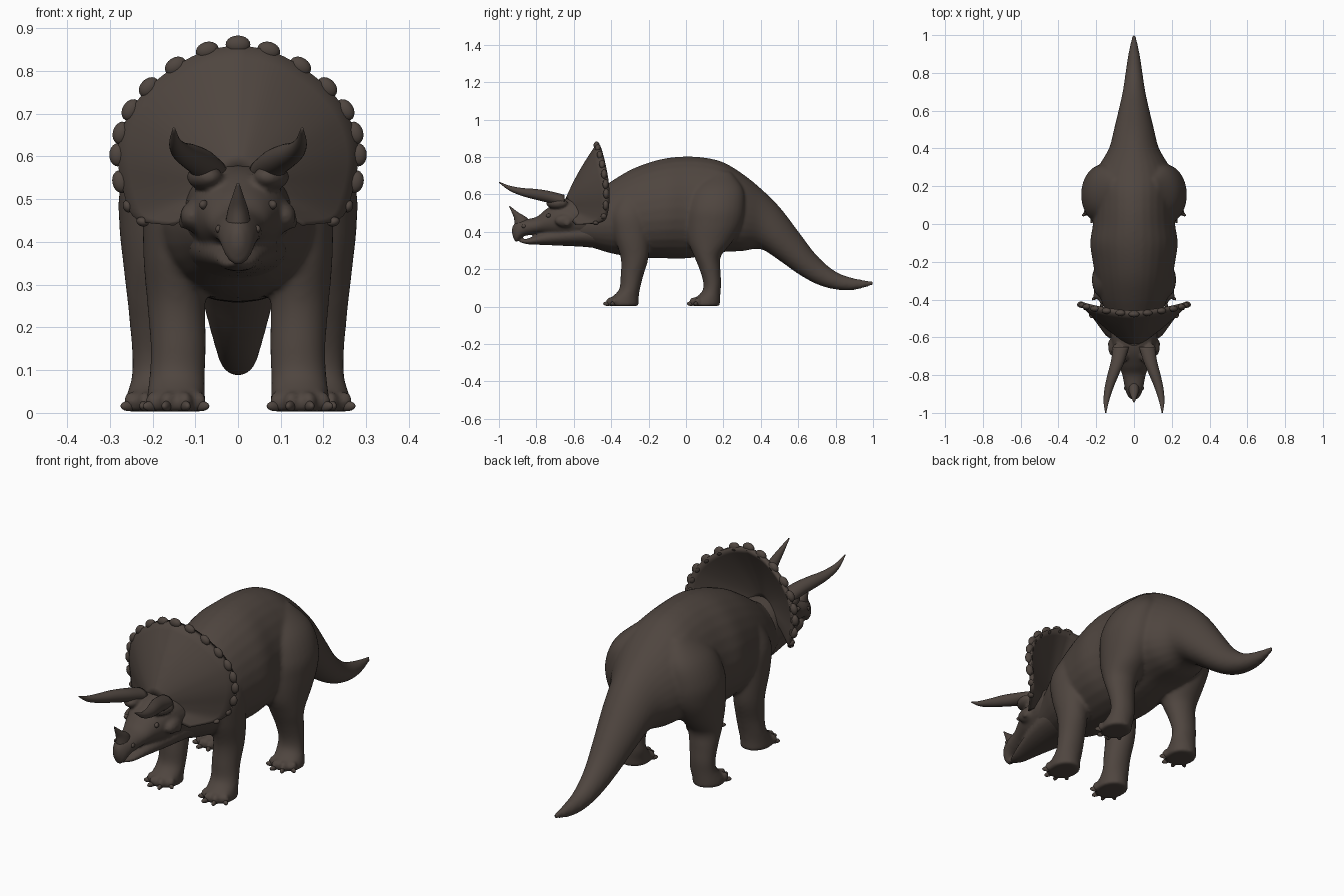
import bpy
import bmesh
from math import sin, cos, pi, radians, atan2
from mathutils import Vector, Matrix

if "Cube" in bpy.data.objects:
    bpy.data.objects.remove(bpy.data.objects["Cube"])

hide = bpy.data.materials.new("dark brown hide")
hide.use_nodes = True
HIDE_COLOUR = (0.078, 0.060, 0.050, 1)
hide.diffuse_color = HIDE_COLOUR
shader = next(n for n in hide.node_tree.nodes if n.type == 'BSDF_PRINCIPLED')
shader.inputs["Base Color"].default_value = HIDE_COLOUR
shader.inputs["Roughness"].default_value = 0.8


def smooth_path(points, steps):
    """Resample a list of number tuples with a Catmull-Rom spline."""
    pts = [Vector(p) for p in points]
    pts = [pts[0] * 2 - pts[1]] + pts + [pts[-1] * 2 - pts[-2]]
    out = []
    for a, b, c, d in zip(pts, pts[1:], pts[2:], pts[3:]):
        for i in range(steps):
            t = i / steps
            out.append(0.5 * (2 * b + (c - a) * t + (2 * a - 5 * b + 4 * c - d) * t ** 2
                              + (3 * b - a - 3 * c + d) * t ** 3))
    return out + [pts[-2]]


def loft(bm, stations, axis, mirrored=False, egg=0.0, sides=28):
    """Skin elliptical rings (x, y, z, width radius, other radius) along an axis."""
    for side in ((1, -1) if mirrored else (1,)):
        rings = []
        for x, y, z, a, b in smooth_path(stations, 5):
            ring = []
            for k in range(sides):
                u, v = cos(2 * pi * k / sides), sin(2 * pi * k / sides)
                off = Vector((a * u * (1 - egg * v), 0, b * v)) if axis == 'Y' else Vector((a * u, b * v, 0))
                p = Vector((x, y, z)) + off
                ring.append(bm.verts.new((p.x * side, p.y, p.z)))
            rings.append(ring)
        for lower, upper in zip(rings, rings[1:]):
            for k in range(sides):
                n = (k + 1) % sides
                bm.faces.new((lower[k], lower[n], upper[n], upper[k]))
        bm.faces.new(rings[0])
        bm.faces.new(rings[-1])


def trunk(bm, profile, egg=0.0):
    """Loft along y from (y, top, bottom, half width) rows."""
    rows = [(0, y, (top + low) / 2, w, (top - low) / 2) for y, top, low, w in profile]
    loft(bm, rows, 'Y', egg=egg)


def ball(bm, centre, scale, turn=0.0, axis='Z', mirrored=True):
    """Add an ellipsoid turned about one axis, with its mirror twin."""
    for side in ((1, -1) if mirrored else (1,)):
        place = Matrix.Translation((centre[0] * side, centre[1], centre[2]))
        spin = Matrix.Rotation(turn * side, 4, axis)
        bmesh.ops.create_uvsphere(bm, u_segments=16, v_segments=10, radius=1,
                                  matrix=place @ spin @ Matrix.Diagonal((*scale, 1)))


def finish(name, bm, voxel=0.0, relax=6):
    """Turn a bmesh into a smooth object, optionally fusing its volumes."""
    bmesh.ops.recalc_face_normals(bm, faces=bm.faces)
    mesh = bpy.data.meshes.new(name)
    bm.to_mesh(mesh)
    bm.free()
    mesh.materials.append(hide)
    obj = bpy.data.objects.new(name, mesh)
    bpy.context.collection.objects.link(obj)
    mesh.polygons.foreach_set("use_smooth", [True] * len(mesh.polygons))
    if voxel:
        fuse = obj.modifiers.new("fuse", 'REMESH')
        fuse.mode = 'VOXEL'
        fuse.voxel_size = voxel
        fuse.use_smooth_shade = True
        blend = obj.modifiers.new("blend", 'SMOOTH')
        blend.factor = 0.5
        blend.iterations = relax


# Body with neck and tail
body = bmesh.new()
trunk(body, [
    (-.62, .53, .35, .09), (-.5, .60, .315, .135), (-.4, .67, .285, .175), (-.3, .73, .268, .20),
    (-.2, .77, .26, .218), (-.1, .795, .258, .231), (0, .803, .258, .217), (.1, .797, .273, .212),
    (.2, .772, .292, .212), (.3, .712, .297, .188), (.4, .632, .307, .132), (.5, .533, .246, .106),
    (.6, .403, .175, .082), (.7, .273, .12, .06), (.8, .188, .092, .045), (.9, .152, .09, .03),
    (1.003, .135, .116, .008)], egg=0.1)

# Legs, top to sole
FRONT_LEG = [
    (.12, -.29, .62, .04, .05), (.146, -.30, .50, .07, .098), (.15, -.29, .38, .072, .094),
    (.145, -.275, .26, .068, .074), (.14, -.29, .16, .065, .06), (.142, -.303, .09, .065, .056),
    (.145, -.33, .04, .068, .077), (.145, -.335, .003, .07, .083)]
HIND_LEG = [
    (.10, .18, .72, .03, .06), (.14, .17, .63, .09, .135), (.165, .16, .53, .11, .155),
    (.17, .15, .44, .108, .15), (.174, .13, .35, .095, .12), (.18, .115, .27, .08, .072),
    (.185, .128, .2, .068, .056), (.187, .14, .13, .061, .048), (.187, .135, .08, .063, .05),
    (.195, .11, .035, .068, .072), (.197, .105, .003, .07, .076)]
claws = bmesh.new()
for leg in (FRONT_LEG, HIND_LEG):
    loft(body, leg, 'Z', mirrored=True)
    x, y, z, rx, ry = leg[-1]
    for angle in (-54, -18, 18, 54):
        a = radians(angle)
        ball(body, (x + rx * .85 * sin(a), y - ry * .85 * cos(a), .027), (.019, .028, .025), a)
        ball(claws, (x + rx * 1.02 * sin(a), y - ry * 1.08 * cos(a), .016), (.01, .024, .012), a)
finish("body_and_legs", body, voxel=0.009, relax=7)
finish("toe_claws", claws)

# Head with hooked beak, lower jaw, cheeks and brow ridges
head = bmesh.new()
trunk(head, [
    (-.93, .425, .385, .012), (-.908, .455, .345, .034), (-.87, .465, .375, .048),
    (-.8, .48, .388, .062), (-.75, .52, .385, .08), (-.68, .565, .37, .107),
    (-.6, .585, .36, .122), (-.5, .58, .35, .13)])
trunk(head, [
    (-.885, .357, .343, .012), (-.84, .366, .333, .036), (-.76, .40, .33, .06),
    (-.65, .43, .325, .09), (-.55, .45, .32, .11), (-.45, .46, .31, .12)])
ball(head, (.078, -.69, .552), (.04, .06, .03), -.3)
ball(head, (.092, -.63, .46), (.04, .075, .04), .3)
loft(head, [(.09, -.63, .48, .03, .04), (.118, -.635, .455, .02, .025),
            (.132, -.635, .432, .006, .008)], 'Z', mirrored=True)
finish("head", head, voxel=0.007, relax=4)

# Eyes and nostril rims
eyes = bmesh.new()
ball(eyes, (.08, -.735, .487), (.01, .015, .011), .4)
ball(eyes, (.044, -.865, .43), (.008, .014, .01), .3)
finish("eyes_and_nostrils", eyes)

# Horns
horns = bmesh.new()
loft(horns, [
    (.068, -.65, .565, .042, .033), (.087, -.73, .586, .036, .032), (.111, -.80, .60, .03, .029),
    (.133, -.87, .612, .023, .022), (.147, -.94, .632, .014, .014), (.15, -1, .665, .003, .003)],
    'Y', mirrored=True)
finish("brow_horns", horns)
nose = bmesh.new()
loft(nose, [(0, -.872, .44, .03, .045), (0, -.885, .475, .024, .035),
            (0, -.915, .505, .014, .017), (0, -.943, .537, .003, .003)], 'Z')
finish("nose_horn", nose)

# Frill: a dished shield, thick at the skull and thin at its rim
HALF_RIM = [
    (0, -.485, .862), (.09, -.477, .842), (.18, -.462, .787), (.242, -.448, .722), (.273, -.438, .655),
    (.281, -.435, .59), (.266, -.442, .51), (.237, -.472, .453), (.15, -.59, .438)]
half = smooth_path(HALF_RIM, 5)
rim = [Vector((-p.x, p.y, p.z)) for p in reversed(half[1:])] + half
RINGS = 10
EDGE = 0.026
frill = bmesh.new()


def dish(hub_y, shift):
    """Rows of vertices fanned from the skull to the rim, moved back by shift."""
    hub = Vector((0, hub_y, .54))
    rows = []
    for i in range(RINGS + 1):
        s = 0.12 + 0.88 * i / RINGS
        bow = Vector((0, shift - 0.012 * sin(pi * s), 0))
        rows.append([frill.verts.new(hub.lerp(p, s) + bow) for p in rim])
    return rows


def stitch(row_a, row_b):
    for k in range(len(row_a) - 1):
        frill.faces.new((row_a[k], row_a[k + 1], row_b[k + 1], row_b[k]))


front, back = dish(-.66, 0), dish(-.62, EDGE)
for sheet in (front, back):
    for inner, outer in zip(sheet, sheet[1:]):
        stitch(inner, outer)
stitch(front[-1], back[-1])
stitch(front[0], back[0])
for end in (0, -1):
    stitch([row[end] for row in front], [row[end] for row in back])
finish("neck_frill", frill)

# Bony studs lying along the frill rim
studs = bmesh.new()
ball(studs, (0, -.478, .862), (.029, .016, .021), mirrored=False)
for i in range(4, 40, 4):
    p, along = half[i], half[i + 1] - half[i - 1]
    size = 1 if i < 30 else 0.55
    ball(studs, (p.x, p.y + .008, p.z), (.027 * size, .016, .02 * size),
         atan2(-along.z, along.x), 'Y')
finish("frill_studs", studs)
